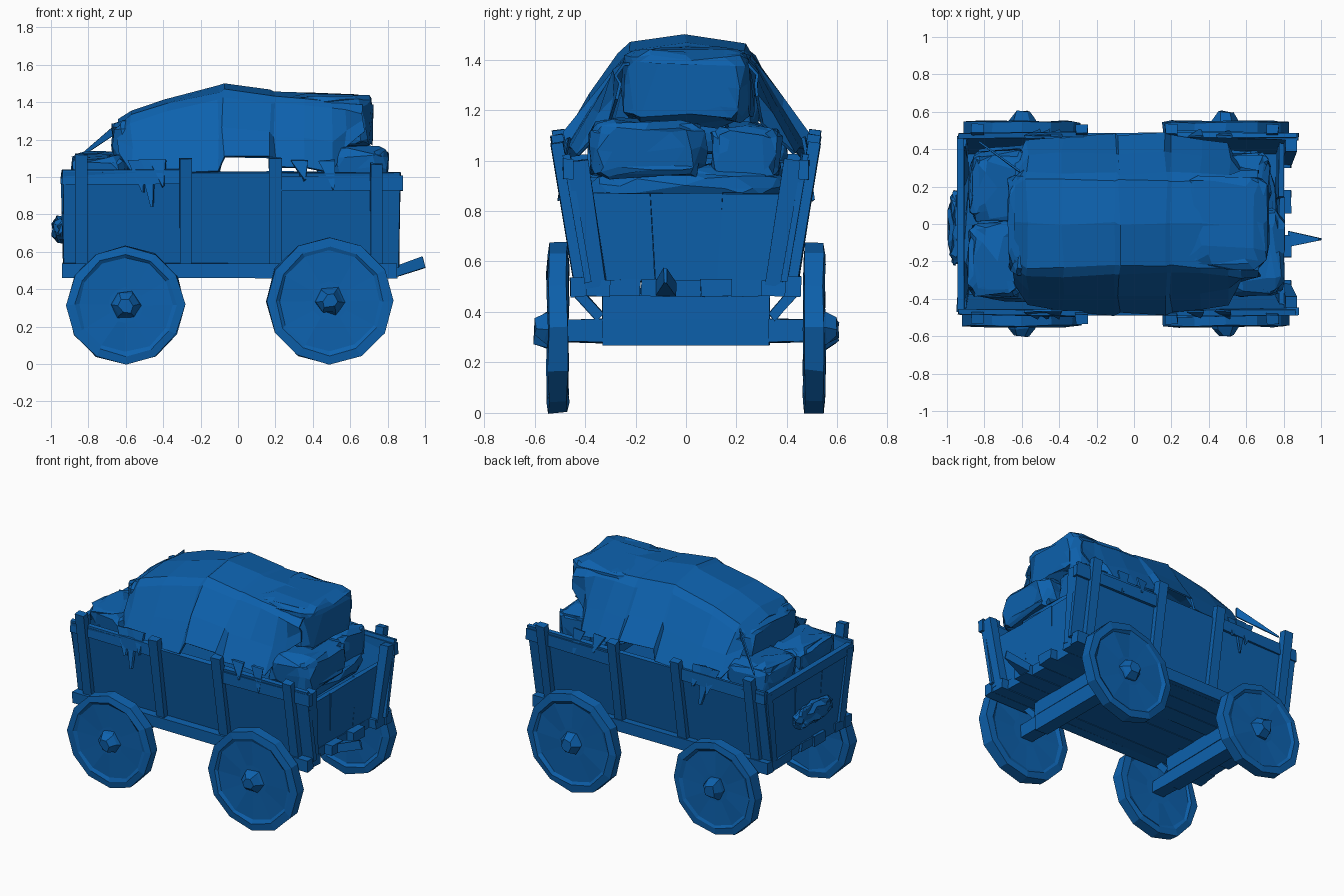
import bpy, bmesh, math, random
from mathutils import Vector

random.seed(4)
old = bpy.data.objects.get("Cube")
if old:
    bpy.data.objects.remove(old)

COLOUR = (0.004, 0.12, 0.42, 1)
blue = bpy.data.materials.new("flat blue")
blue.use_nodes = True
blue.diffuse_color = COLOUR
bsdf = blue.node_tree.nodes["Principled BSDF"]
bsdf.inputs["Base Color"].default_value = COLOUR
bsdf.inputs["Roughness"].default_value = 0.9


def finish(name, bm):
    bmesh.ops.recalc_face_normals(bm, faces=bm.faces)
    mesh = bpy.data.meshes.new(name)
    bm.to_mesh(mesh)
    bm.free()
    mesh.materials.append(blue)
    ob = bpy.data.objects.new(name, mesh)
    bpy.context.collection.objects.link(ob)
    return ob


def jitter(bm, amount):
    for v in bm.verts:
        v.co += Vector([random.uniform(-amount, amount) for _ in range(3)])


def beam(name, a, b, side, width, depth, taper=1.0, rough=0.004):
    """Timber from a to b; width is measured along the side direction."""
    a, b = Vector(a), Vector(b)
    axis = b - a
    u = Vector(side).normalized()
    v = axis.cross(u).normalized()
    bm = bmesh.new()
    bmesh.ops.create_cube(bm, size=1)
    for vert in bm.verts:
        x, y, z = vert.co
        k = taper if z > 0 else 1
        vert.co = a + axis * (z + 0.5) + u * x * width * k + v * y * depth
    jitter(bm, rough)
    return finish(name, bm)


def sack(name, centre, half, power=0.5, rough=0.012):
    """Lumpy, squared-off bundle."""
    bm = bmesh.new()
    bmesh.ops.create_icosphere(bm, subdivisions=3, radius=1)
    for v in bm.verts:
        lump = 1 + 0.05 * math.sin(5 * v.co.x + 9 * centre[0]) * math.cos(6 * v.co.y + 4 * v.co.z)
        v.co = Vector([c + lump * h * math.copysign(abs(t) ** power, t)
                       for c, h, t in zip(centre, half, v.co)])
    jitter(bm, rough)
    bmesh.ops.dissolve_limit(bm, angle_limit=0.2, verts=bm.verts, edges=bm.edges)
    return finish(name, bm)


def lathe(name, centre, profile, sides, out, rough=0.005):
    """Revolve (radius, offset) pairs about a y axis; out is +1 or -1."""
    bm = bmesh.new()
    rings = []
    for r, off in profile:
        ring = []
        for i in range(sides):
            t = math.tau * i / sides
            ring.append(bm.verts.new((centre[0] + r * math.cos(t),
                                      centre[1] + off * out,
                                      centre[2] + r * math.sin(t))))
        rings.append(ring)
    for p, q in zip(rings, rings[1:]):
        for i in range(sides):
            j = (i + 1) % sides
            bm.faces.new((p[i], p[j], q[j], q[i]))
    bm.faces.new(rings[0])
    bm.faces.new(rings[-1])
    jitter(bm, rough)
    return finish(name, bm)


# Wheels, hubs, axles and bolsters
for end, x, r in (("rear", -0.6, 0.315), ("front", 0.49, 0.337)):
    for label, s in (("left", 1), ("right", -1)):
        c = (x, 0.508 * s, r)
        lathe(f"{end}_{label}_wheel", c,
              [(0.3 * r, -0.03), (0.8 * r, -0.032), (0.86 * r, -0.042), (r, -0.036),
               (r, 0.036), (0.86 * r, 0.042), (0.8 * r, 0.032), (0.3 * r, 0.03)], 12, s)
        lathe(f"{end}_{label}_hub", c,
              [(0.08, 0.02), (0.075, 0.05), (0.04, 0.09)], 6, s, 0.01)
        beam(f"{end}_{label}_axle_arm", (x, 0.2 * s, 0.325), (x, 0.5 * s, 0.325),
             (0, 0, 1), 0.1, 0.09, 0.85)
        beam(f"{end}_{label}_bracket", (x, 0.34 * s, 0.38), (x, 0.43 * s, 0.48),
             (1, 0, 0), 0.1, 0.04)
    beam(f"{end}_axle", (x, -0.33, 0.325), (x, 0.33, 0.325), (0, 0, 1), 0.11, 0.1)
    beam(f"{end}_bolster", (x, -0.33, 0.42), (x, 0.33, 0.42), (0, 0, 1), 0.1, 0.11)

# Floor planks with uneven ends
for i in range(7):
    y = -0.36 + 0.12 * i
    beam(f"floor_plank_{i}", (-0.9 - random.uniform(0, 0.04), y, 0.495),
         (0.84 - 0.05 * (i % 2), y, 0.495), (0, 1, 0), 0.12, 0.065)

# Leaning sides: sill, panels, top rails and posts
for label, s in (("left", 1), ("right", -1)):
    beam(f"{label}_sill", (-0.94, 0.425 * s, 0.5), (0.85, 0.425 * s, 0.5), (0, 0, 1), 0.08, 0.065)
    for i, (x, w) in enumerate(((-0.6, 0.66), (-0.03, 0.5), (0.53, 0.66))):
        beam(f"{label}_panel_{i}", (x, 0.39 * s, 0.52), (x, 0.475 * s, 1.025),
             (1, 0, 0), w, 0.03, 1.02)
    beam(f"{label}_front_rail", (0.22, 0.48 * s, 0.965), (0.88, 0.465 * s, 0.965),
         (0, 0, 1), 0.08, 0.04)
    beam(f"{label}_rear_rail", (-0.94, 0.47 * s, 1.0), (-0.27, 0.48 * s, 1.0),
         (0, 0, 1), 0.08, 0.03)
    for i, (x, top) in enumerate(((-0.835, 1.12), (-0.28, 1.1), (0.2, 1.1), (0.74, 1.07))):
        beam(f"{label}_post_{i}", (x, 0.42 * s, 0.53), (x, 0.51 * s, top),
             (1, 0, 0), 0.065, 0.05)
    beam(f"{label}_front_corner_post", (0.81, 0.355 * s, 0.5), (0.84, 0.43 * s, 1.0),
         (1, 0, 0), 0.06, 0.08)
    beam(f"{label}_rear_corner_post", (-0.91, 0.365 * s, 0.52), (-0.92, 0.44 * s, 1.0),
         (1, 0, 0), 0.05, 0.06)

# End boards
for i in range(3):
    y = 0.25 * (i - 1)
    beam(f"front_end_board_{i}", (0.77, y, 0.52), (0.79, y * 1.15, 0.87), (0, 1, 0), 0.248, 0.03, 1.15)
    beam(f"rear_end_board_{i}", (-0.9, y, 0.52), (-0.92, y * 1.15, 0.96), (0, 1, 0), 0.248, 0.03, 1.15)
beam("rear_top_rail", (-0.925, -0.47, 0.99), (-0.925, 0.47, 0.99), (0, 0, 1), 0.07, 0.04)
sack("rear_bundle", (-0.95, -0.02, 0.72), (0.04, 0.2, 0.07), 0.8)

# Broken tongue at the front end
beam("tongue", (0.83, -0.08, 0.49), (0.995, -0.08, 0.545), (0, 1, 0), 0.08, 0.06, 0.15)

# Bundled load
for name, centre, half in (
        ("large_bale", (0.49, 0.01, 1.295), (0.24, 0.26, 0.155)),
        ("front_roll", (0.64, -0.155, 1.045), (0.165, 0.23, 0.115)),
        ("front_small_sack", (0.58, 0.24, 1.03), (0.15, 0.14, 0.11)),
        ("rear_bale", (-0.5, 0.0, 1.17), (0.18, 0.28, 0.14)),
        ("rear_left_sack", (-0.72, 0.2, 1.03), (0.16, 0.19, 0.1)),
        ("rear_right_sack", (-0.74, -0.19, 1.02), (0.15, 0.2, 0.1))):
    sack(name, centre, half, 0.42)
sack("front_bedding", (0.57, 0.0, 0.9), (0.2, 0.4, 0.085), 0.8)
sack("rear_bedding", (-0.68, 0.0, 0.93), (0.22, 0.41, 0.08))

# Tarpaulin: (x, ridge height, shoulder half width, hem half width, hem height)
stations = ((-0.64, 1.31, 0.22, 0.33, 1.13), (-0.57, 1.36, 0.25, 0.44, 1.03),
            (-0.38, 1.42, 0.26, 0.47, 1.02), (-0.1, 1.485, 0.25, 0.48, 1.04),
            (-0.08, 1.495, 0.25, 0.48, 1.11), (0.17, 1.465, 0.25, 0.48, 1.11),
            (0.2, 1.46, 0.25, 0.48, 1.05), (0.36, 1.455, 0.25, 0.46, 1.05),
            (0.51, 1.44, 0.25, 0.43, 1.03), (0.57, 1.43, 0.26, 0.3, 1.15),
            (0.67, 1.415, 0.26, 0.28, 1.25))
bm = bmesh.new()
rows = []
for x, top, shoulder, hem, low in stations:
    high = top - 0.03
    half = [(hem, low), (hem * 0.58 + shoulder * 0.42, low + 0.42 * (high - low)),
            (shoulder + 0.02, high - 0.04), (shoulder - 0.02, high)]
    line = [(-y, z) for y, z in half] + [(0, top)] + half[::-1]
    rows.append([bm.verts.new((x + random.uniform(-.01, .01), y + random.uniform(-.012, .012),
                               z + random.uniform(-.008, .006))) for y, z in line])
for p, q in zip(rows, rows[1:]):
    for i in range(len(p) - 1):
        bm.faces.new((p[i], p[i + 1], q[i + 1], q[i]))
tarp = finish("tarpaulin", bm)
thick = tarp.modifiers.new("cloth_thickness", "SOLIDIFY")
thick.thickness = 0.012

# Torn hem hanging over the sides, and one loose corner strip
for label, s in (("left", 1), ("right", -1)):
    for i, (x, low) in enumerate(((-0.54, 0.92), (-0.49, 0.84), (-0.43, 0.95), (0.33, 0.98), (0.48, 0.93))):
        beam(f"{label}_tatter_{i}", (x, 0.465 * s, 1.09), (x + 0.03, 0.5 * s, low),
             (1, 0, 0), 0.09, 0.012, 0.1, 0.006)
beam("corner_strip", (-0.61, 0.28, 1.29), (-0.83, 0.44, 1.12), (0, 0, 1), 0.06, 0.01, 0.15)
